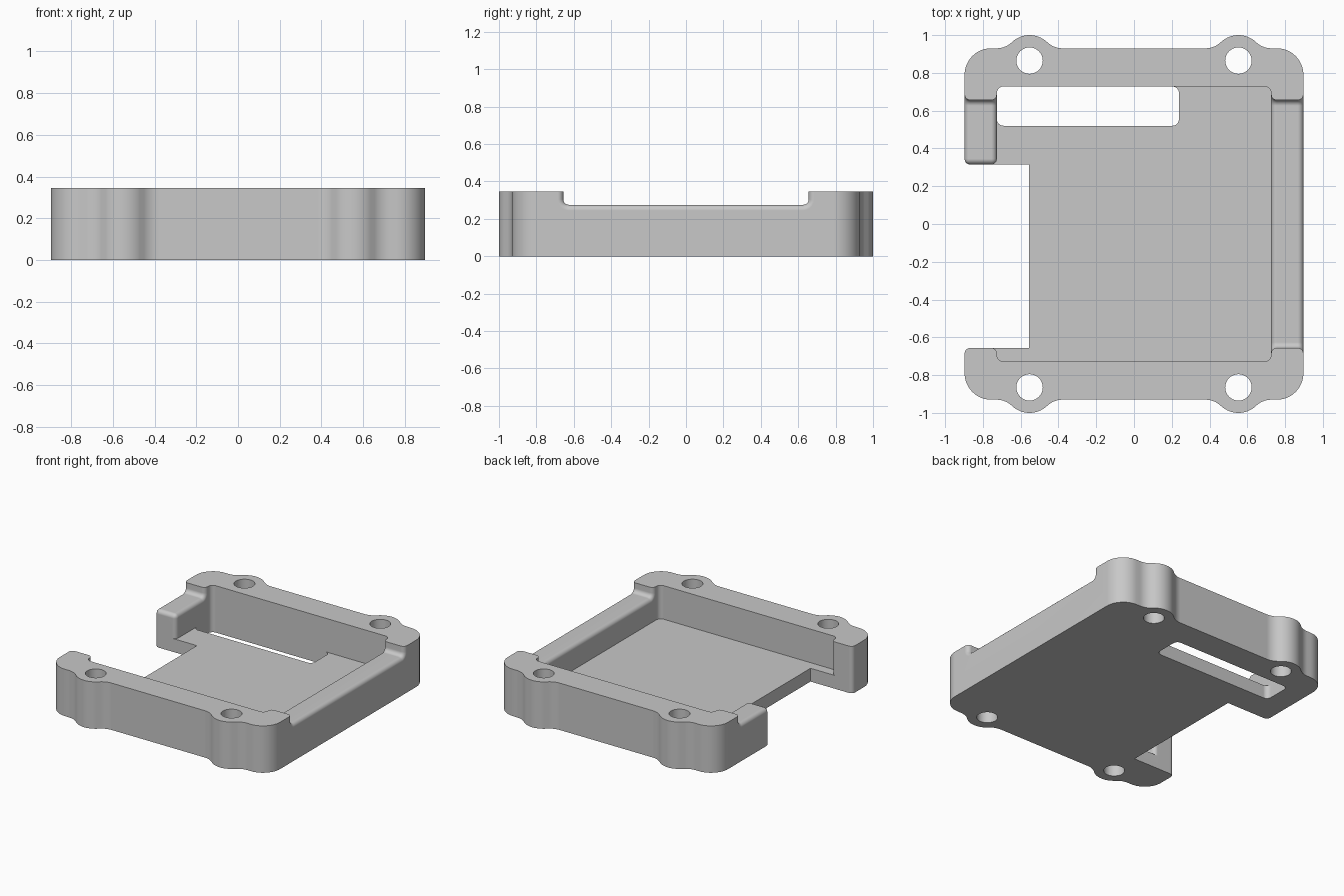
import bpy, bmesh
from math import sin, cos, pi, atan2
from mathutils import Vector

cube = bpy.data.objects.get("Cube")
if cube:
    bpy.data.objects.remove(cube, do_unlink=True)

HX, HY, TOP = 0.897, 0.93, 0.345        # outer half sizes and height
PX, PY, FLOOR = 0.726, 0.728, 0.098     # pocket half sizes and floor level
LEDGE, NOTCH = 0.275, 0.656             # lowered side walls
OPEN_X, OPEN_Y = -0.555, 0.315          # inner corner of the open side
BOSS_X, BOSS_Y, BOSS_R = 0.553, 0.865, 0.135
ROUND = 0.03

grey = bpy.data.materials.new("plain grey")
grey.use_nodes = True
colour = (0.58, 0.58, 0.58, 1)
grey.diffuse_color = colour
grey.node_tree.nodes["Principled BSDF"].inputs["Base Color"].default_value = colour


def arc(cx, cy, r, a0, a1, n):
    return [(cx + r * cos(a0 + (a1 - a0) * i / n), cy + r * sin(a0 + (a1 - a0) * i / n))
            for i in range(n + 1)]


def rounded_rect(x0, x1, y0, y1, r, n=6):
    corners = [(x1 - r, y1 - r), (x0 + r, y1 - r), (x0 + r, y0 + r), (x1 - r, y0 + r)]
    return [p for k, (cx, cy) in enumerate(corners)
            for p in arc(cx, cy, r, k * pi / 2, (k + 1) * pi / 2, n)]


def prism(name, points, lo, hi, along_x=False):
    """Extrude a flat outline along z, or a (y, z) outline along x."""
    bm = bmesh.new()
    place = (lambda p: (lo, p[0], p[1])) if along_x else (lambda p: (p[0], p[1], lo))
    face = bm.faces.new([bm.verts.new(place(p)) for p in points])
    step = Vector((hi - lo, 0, 0)) if along_x else Vector((0, 0, hi - lo))
    new = bmesh.ops.extrude_face_region(bm, geom=[face])["geom"]
    bmesh.ops.translate(bm, vec=step, verts=[v for v in new if isinstance(v, bmesh.types.BMVert)])
    bmesh.ops.recalc_face_normals(bm, faces=bm.faces)
    mesh = bpy.data.meshes.new(name)
    bm.to_mesh(mesh)
    bm.free()
    mesh.materials.append(grey)
    obj = bpy.data.objects.new(name, mesh)
    bpy.context.scene.collection.objects.link(obj)
    return obj


def combine(obj, steps):
    """Apply boolean steps, remove the helpers and return the cleaned bmesh."""
    for helper, operation in steps:
        mod = obj.modifiers.new(helper.name, 'BOOLEAN')
        mod.operation, mod.solver, mod.object = operation, 'EXACT', helper
    graph = bpy.context.evaluated_depsgraph_get()
    bm = bmesh.new()
    bm.from_mesh(obj.evaluated_get(graph).to_mesh())
    obj.modifiers.clear()
    for helper, _ in steps:
        bpy.data.objects.remove(helper, do_unlink=True)
    bmesh.ops.remove_doubles(bm, verts=bm.verts, dist=0.0003)
    bmesh.ops.dissolve_limit(bm, angle_limit=0.01, verts=bm.verts, edges=bm.edges)
    return bm


def store(bm, obj):
    bmesh.ops.recalc_face_normals(bm, faces=bm.faces)
    bm.to_mesh(obj.data)
    bm.free()


# Outline: one quarter with a rounded corner and a blended screw boss, then mirrored
spread = 0.175
rise = HY - BOSS_Y
blend = (spread**2 + rise**2 - BOSS_R**2) / (2 * (BOSS_R - rise))
tilt = atan2(rise + blend, spread)
corner = 0.14
quarter = arc(HX - corner, HY - corner, corner, 0, pi / 2, 12)
quarter += arc(BOSS_X + spread, HY + blend, blend, -pi / 2, -pi + tilt, 7)
quarter += arc(BOSS_X, BOSS_Y, BOSS_R, tilt, pi - tilt, 14)[1:-1]
quarter += arc(BOSS_X - spread, HY + blend, blend, -tilt, -pi / 2, 7)
half = quarter + [(-x, y) for x, y in reversed(quarter)]
outline = half + [(x, -y) for x, y in reversed(half)]
tray = prism("case_tray", outline, 0, TOP)

# Wall ring: pocket, lowered sides and open side
r = 0.03
saddle = [(-NOTCH, 1), *arc(-NOTCH + r, LEDGE + r, r, pi, 1.5 * pi, 5),
          *arc(NOTCH - r, LEDGE + r, r, -pi / 2, 0, 5), (NOTCH, 1)]
opening = [(-1.2, -NOTCH), (OPEN_X, -NOTCH), (OPEN_X, OPEN_Y), (-1.2, OPEN_Y)]
bm = combine(tray, [
    (prism("pocket_cutter", rounded_rect(-PX, PX, -PY, PY, 0.035), -1, 1), 'DIFFERENCE'),
    (prism("saddle_cutter", saddle, -1.2, 1.2, along_x=True), 'DIFFERENCE'),
    (prism("side_opening_cutter", opening, -1, 1), 'DIFFERENCE'),
])


# Round the rims of the lowered sides and the free wall ends
def near(a, b):
    return abs(a - b) < 0.002


def is_rim(edge):
    a, b = (v.co for v in edge.verts)
    if near(a.y, OPEN_Y) and near(b.y, OPEN_Y) and near(a.z, LEDGE) and near(b.z, LEDGE):
        return True
    if not near(a.x, b.x) or not (near(abs(a.x), HX) or near(abs(a.x), PX)):
        return False
    if max(abs(a.y), abs(b.y)) > NOTCH + 0.002:
        return False
    free_end = a.x < 0 and near(a.y, b.y) and (near(a.y, -NOTCH) or near(a.y, OPEN_Y))
    return free_end or min(a.z, b.z) > LEDGE - 0.002


bmesh.ops.bevel(bm, geom=[e for e in bm.edges if is_rim(e)], offset=ROUND,
                segments=5, profile=0.5, affect='EDGES', clamp_overlap=False)
store(bm, tray)

# Floor plate joined into the walls, then the slot and the screw holes
E = 0.77
plate = [(OPEN_X, -NOTCH), (-E, -NOTCH), (-E, -E), (E, -E),
         (E, E), (-E, E), (-E, OPEN_Y), (OPEN_X, OPEN_Y)]
steps = [(prism("floor_plate", plate, 0, FLOOR), 'UNION'),
         (prism("slot_cutter", rounded_rect(-PX, 0.238, 0.52, PY, 0.035), -1, 0.2), 'DIFFERENCE')]
for sx in (-1, 1):
    for sy in (-1, 1):
        hole = arc(sx * BOSS_X, sy * BOSS_Y, 0.07, 0, 2 * pi, 32)[:-1]
        steps.append((prism("screw_hole_cutter", hole, -1, 1), 'DIFFERENCE'))
store(combine(tray, steps), tray)

# Smooth shading with crisp edges
bpy.ops.object.select_all(action='DESELECT')
tray.select_set(True)
bpy.context.view_layer.objects.active = tray
bpy.ops.object.shade_smooth_by_angle(angle=0.6)
tray.modifiers.new("flat_face_normals", 'WEIGHTED_NORMAL').keep_sharp = True
